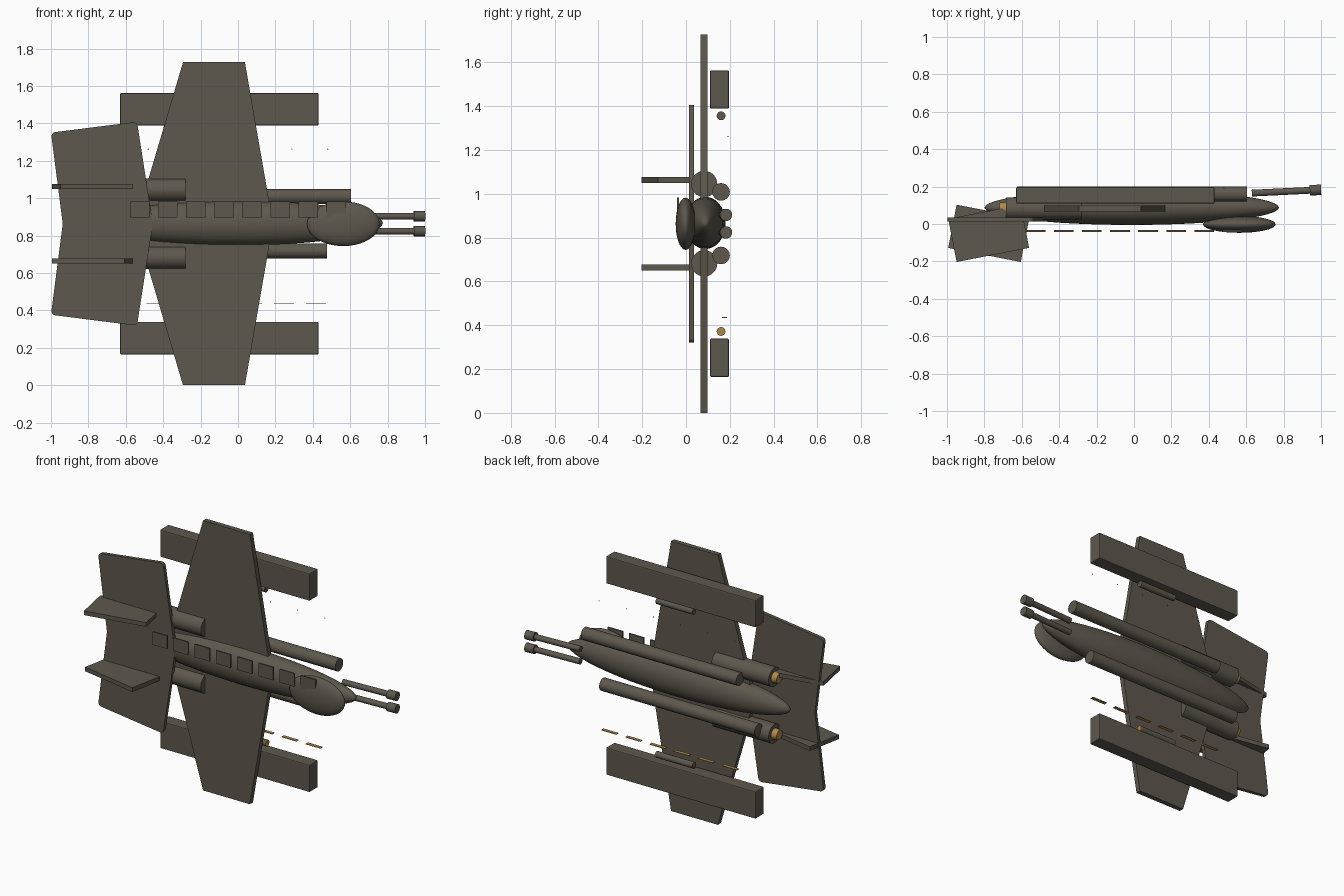
import bpy, bmesh, math
from mathutils import Matrix, Vector

if "Cube" in bpy.data.objects:
    bpy.data.objects.remove(bpy.data.objects["Cube"])


def make_material(name, rgb):
    m = bpy.data.materials.new(name)
    m.diffuse_color = (*rgb, 1)
    m.use_nodes = True
    m.node_tree.nodes["Principled BSDF"].inputs["Base Color"].default_value = m.diffuse_color
    return m


GREY = make_material("olive grey", (0.112, 0.098, 0.075))
BRASS = make_material("brass", (0.42, 0.25, 0.07))
MID = 0.8635  # height of the mirror plane


def finish(bm, name, mat, smooth=False):
    bmesh.ops.recalc_face_normals(bm, faces=bm.faces[:])
    me = bpy.data.meshes.new(name)
    bm.to_mesh(me)
    bm.free()
    me.materials.append(mat)
    ob = bpy.data.objects.new(name, me)
    bpy.context.collection.objects.link(ob)
    if smooth:
        bpy.ops.object.select_all(action='DESELECT')
        ob.select_set(True)
        bpy.context.view_layer.objects.active = ob
        bpy.ops.object.shade_smooth_by_angle(angle=math.radians(40))
    return ob


def box(name, centre, size, mat=GREY, bevel=0, turn=0):
    bm = bmesh.new()
    bmesh.ops.create_cube(bm, size=1)
    bmesh.ops.scale(bm, vec=size, verts=bm.verts)
    if bevel:
        bmesh.ops.bevel(bm, geom=bm.edges[:], offset=bevel, segments=2,
                        profile=0.5, affect='EDGES')
    bmesh.ops.transform(bm, matrix=Matrix.Translation(centre) @ Matrix.Rotation(turn, 4, 'Z'),
                        verts=bm.verts)
    return finish(bm, name, mat)


def ellipsoid(name, centre, radii, mat=GREY, seg=40):
    bm = bmesh.new()
    bmesh.ops.create_uvsphere(bm, u_segments=seg, v_segments=seg // 2, radius=1)
    m = (Matrix.Translation(centre) @ Matrix.Diagonal((*radii, 1))
         @ Matrix.Rotation(math.pi / 2, 4, 'Y'))
    bmesh.ops.transform(bm, matrix=m, verts=bm.verts)
    return finish(bm, name, mat, True)


def rod(name, a, b, r1, r2=None, mat=GREY, seg=28):
    # cylinder or cone from point a to point b
    a, b = Vector(a), Vector(b)
    bm = bmesh.new()
    bmesh.ops.create_cone(bm, cap_ends=True, segments=seg, radius1=r1,
                          radius2=r1 if r2 is None else r2, depth=(b - a).length)
    m = Matrix.Translation((a + b) / 2) @ (b - a).to_track_quat('Z', 'Y').to_matrix().to_4x4()
    bmesh.ops.transform(bm, matrix=m, verts=bm.verts)
    return finish(bm, name, mat, True)


def plate(name, half_outline, y0, y1, corner=0):
    # outline of (x, height from mid plane), mirrored about the mid plane
    pts = half_outline + [(x, -h) for x, h in reversed(half_outline) if h > 0]
    bm = bmesh.new()
    f = bm.faces.new([bm.verts.new((x, y0, MID + h)) for x, h in pts])
    ext = bmesh.ops.extrude_face_region(bm, geom=[f])
    bmesh.ops.translate(bm, vec=(0, y1 - y0, 0),
                        verts=[v for v in ext['geom'] if isinstance(v, bmesh.types.BMVert)])
    if corner:
        edges = [e for e in bm.edges
                 if abs(e.verts[0].co.y - e.verts[1].co.y) > 0.01
                 and abs(e.verts[0].co.z - MID) > 0.1]
        bmesh.ops.bevel(bm, geom=edges, offset=corner, segments=4, profile=0.5, affect='EDGES')
    return finish(bm, name, GREY)


# fuselage and nose blister
ellipsoid("fuselage", (-0.012, 0.088, 0.867), (0.787, 0.093, 0.119), seg=48)
ellipsoid("nose_blister", (0.563, -0.002, 0.863), (0.194, 0.045, 0.119))

# main wing and tail plane
plate("main_wing", [(0.187, 0), (0.037, 0.8635), (-0.294, 0.8635), (-0.55, 0)], 0.067, 0.098)
plate("tail_plane", [(-0.455, 0), (-0.54, 0.545), (-1.0, 0.487), (-0.937, 0)],
      0.013, 0.036, corner=0.022)

# parts repeated above and below the mid plane
for side, s in (("upper", 1), ("lower", -1)):
    box(side + "_tail_fin", (-0.777, -0.05, MID + s * 0.2), (0.395, 0.235, 0.027),
        turn=s * math.radians(11))
    box(side + "_wing_pod", (-0.1, 0.153, MID + s * 0.612), (1.06, 0.087, 0.174), bevel=0.006)
    # engine with brass nozzle
    z = MID + s * 0.181
    rod(side + "_engine", (-0.685, 0.083, z), (-0.28, 0.083, z), 0.06)
    rod(side + "_nozzle", (-0.72, 0.083, z), (-0.68, 0.083, z), 0.03, 0.036, BRASS)
    # long launch tube
    z = MID + s * 0.145
    front = 0.605 if s > 0 else 0.475
    rod(side + "_launch_tube", (front - 1.1, 0.16, z), (front, 0.16, z), 0.04)
    # small cylinder beside the pod
    z = MID + s * 0.492
    rod(side + "_pod_cylinder", (-0.17, 0.16, z), (0.09, 0.16, z), 0.02, seg=20)
    if s < 0:
        rod("lower_cylinder_cap", (0.09, 0.16, z), (0.096, 0.16, z), 0.02, mat=BRASS, seg=20)
    # gun barrel and muzzle
    z = MID + s * 0.04
    rod(side + "_gun_barrel", (0.63, 0.165, z), (0.96, 0.181, z), 0.018, seg=20)
    rod(side + "_gun_muzzle", (0.94, 0.18, z), (1.0, 0.183, z), 0.028, seg=20)

# window plates along the front of the fuselage
for i in range(8):
    box(f"window_{i + 1}", (-0.525 + 0.15 * i, -0.037, 0.94), (0.105, 0.009, 0.084))

# loose brass strips below and small studs above
for i in range(6):
    box(f"brass_strip_{i + 1}", (-0.438 + 0.171 * i, 0.175, 0.436), (0.105, 0.022, 0.004), BRASS)
    ellipsoid(f"stud_{i + 1}", (-0.48 + 0.192 * i, 0.192, 1.262), (0.003,) * 3, seg=8)
